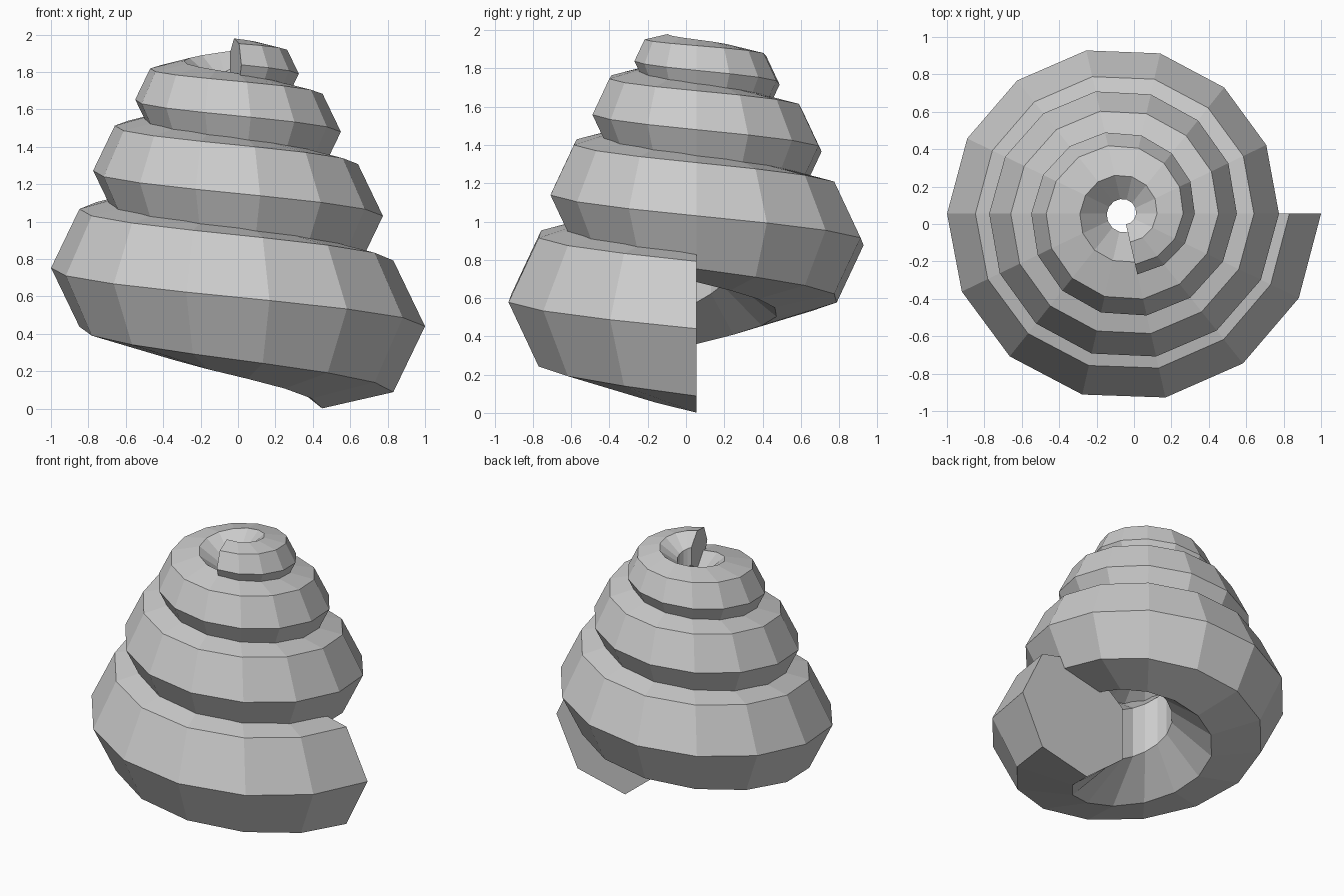
import bpy
import bmesh
from math import cos, sin, tau

cube = bpy.data.objects.get("Cube")
if cube:
    bpy.data.objects.remove(cube, do_unlink=True)

STEPS_PER_TURN = 14
STEPS = 45
SIDES = 7
AXIS_X, AXIS_Y = -0.056, 0.055

# Flat grey shell colour
grey = bpy.data.materials.new("shell grey")
grey.use_nodes = True
colour = (0.6, 0.6, 0.6, 1)
grey.diffuse_color = colour
grey.node_tree.nodes["Principled BSDF"].inputs["Base Color"].default_value = colour


def add_ring(bm, step):
    """Heptagonal section of the whorl, with one corner pointing outward."""
    t = step / STEPS_PER_TURN
    outer = 1.056 - 0.225 * t
    height = 0.44 + 0.66 * t - 0.07 * t * t
    tube = 0.45 - 0.095 * t
    turn = -tau * t
    ring = []
    for i in range(SIDES):
        a = tau * i / SIDES
        r = outer - tube + tube * cos(a)
        ring.append(bm.verts.new((AXIS_X + r * cos(turn),
                                  AXIS_Y + r * sin(turn),
                                  height + tube * sin(a))))
    return ring


# Spiral shell: sections winding upward and inward, joined and capped
bm = bmesh.new()
rings = [add_ring(bm, s) for s in range(STEPS + 1)]
for low, high in zip(rings, rings[1:]):
    for i in range(SIDES):
        j = (i + 1) % SIDES
        bm.faces.new((low[i], low[j], high[j], high[i]))

# Mouth and tip caps
bm.faces.new(rings[0])
bm.faces.new(rings[-1])
bmesh.ops.recalc_face_normals(bm, faces=bm.faces[:])

mesh = bpy.data.meshes.new("spiral_shell")
bm.to_mesh(mesh)
bm.free()
mesh.materials.append(grey)
shell = bpy.data.objects.new("spiral_shell", mesh)
bpy.context.collection.objects.link(shell)
